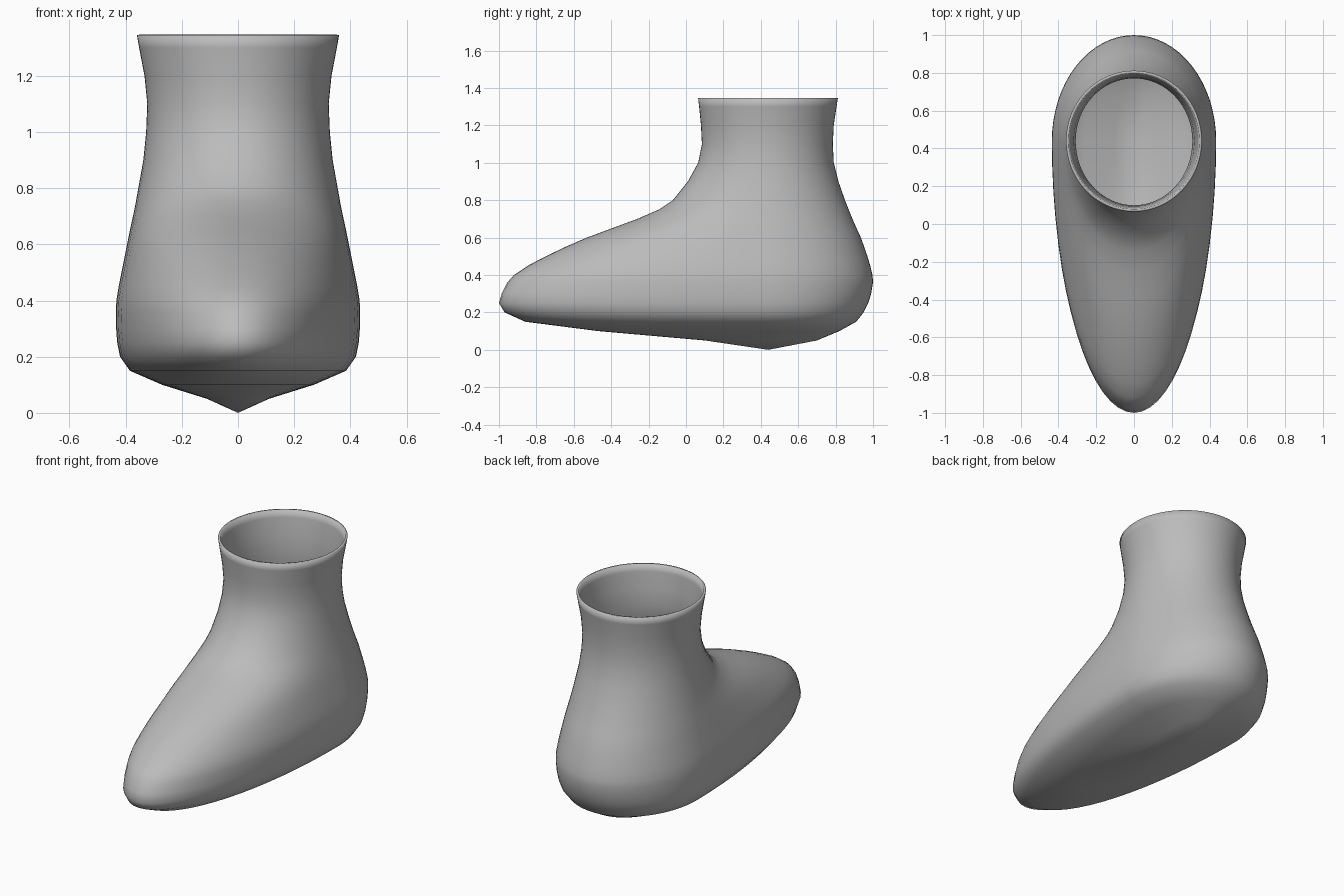
import bpy, bmesh, math

cube = bpy.data.objects.get("Cube")
if cube:
    bpy.data.objects.remove(cube, do_unlink=True)

SEGMENTS = 64
ANKLE_Y = 0.44  # centre of the leg opening and of the heel

# Height, toe-side y, heel-side y, half width
SECTIONS = [
    (0.05, 0.10, 0.70, 0.11), (0.10, -0.47, 0.82, 0.27),
    (0.15, -0.86, 0.91, 0.385), (0.20, -0.97, 0.95, 0.42),
    (0.25, -1.00, 0.975, 0.43), (0.30, -0.985, 0.99, 0.434),
    (0.36, -0.955, 1.00, 0.435), (0.40, -0.92, 0.997, 0.433),
    (0.45, -0.845, 0.985, 0.425), (0.50, -0.75, 0.97, 0.415),
    (0.55, -0.645, 0.953, 0.405), (0.60, -0.53, 0.935, 0.395),
    (0.65, -0.395, 0.912, 0.385), (0.70, -0.26, 0.89, 0.374),
    (0.75, -0.145, 0.87, 0.364), (0.80, -0.07, 0.85, 0.355),
    (0.90, 0.01, 0.815, 0.337), (1.00, 0.065, 0.79, 0.327),
    (1.10, 0.085, 0.785, 0.323), (1.20, 0.08, 0.79, 0.333),
    (1.30, 0.07, 0.805, 0.352), (1.345, 0.065, 0.812, 0.36),
]

grey = bpy.data.materials.new("plain grey")
grey.use_nodes = True
grey.diffuse_color = (0.5, 0.5, 0.5, 1)
grey.node_tree.nodes["Principled BSDF"].inputs["Base Color"].default_value = (0.5, 0.5, 0.5, 1)


def egg_ring(bm, z, toe, heel, half_width):
    """Ring made of a long toe half-ellipse and a short heel half-ellipse."""
    ring = []
    for i in range(SEGMENTS):
        a = math.tau * i / SEGMENTS
        reach = heel - ANKLE_Y if math.sin(a) > 0 else ANKLE_Y - toe
        ring.append(bm.verts.new((half_width * math.cos(a), ANKLE_Y + reach * math.sin(a), z)))
    return ring


# Boot skin, lofted upward from the pointed sole
bm = bmesh.new()
tip = bm.verts.new((0, ANKLE_Y, 0))
rings = [egg_ring(bm, *s) for s in SECTIONS]
for i in range(SEGMENTS):
    j = (i + 1) % SEGMENTS
    bm.faces.new((tip, rings[0][j], rings[0][i]))
    for low, high in zip(rings, rings[1:]):
        bm.faces.new((low[i], low[j], high[j], high[i]))
for f in bm.faces:
    f.smooth = True

mesh = bpy.data.meshes.new("boot")
bm.to_mesh(mesh)
bm.free()
mesh.materials.append(grey)
boot = bpy.data.objects.new("boot", mesh)
bpy.context.collection.objects.link(boot)

# Thin wall with a hollow inside and an open top
wall = boot.modifiers.new("wall", "SOLIDIFY")
wall.thickness = 0.014
wall.offset = -1
